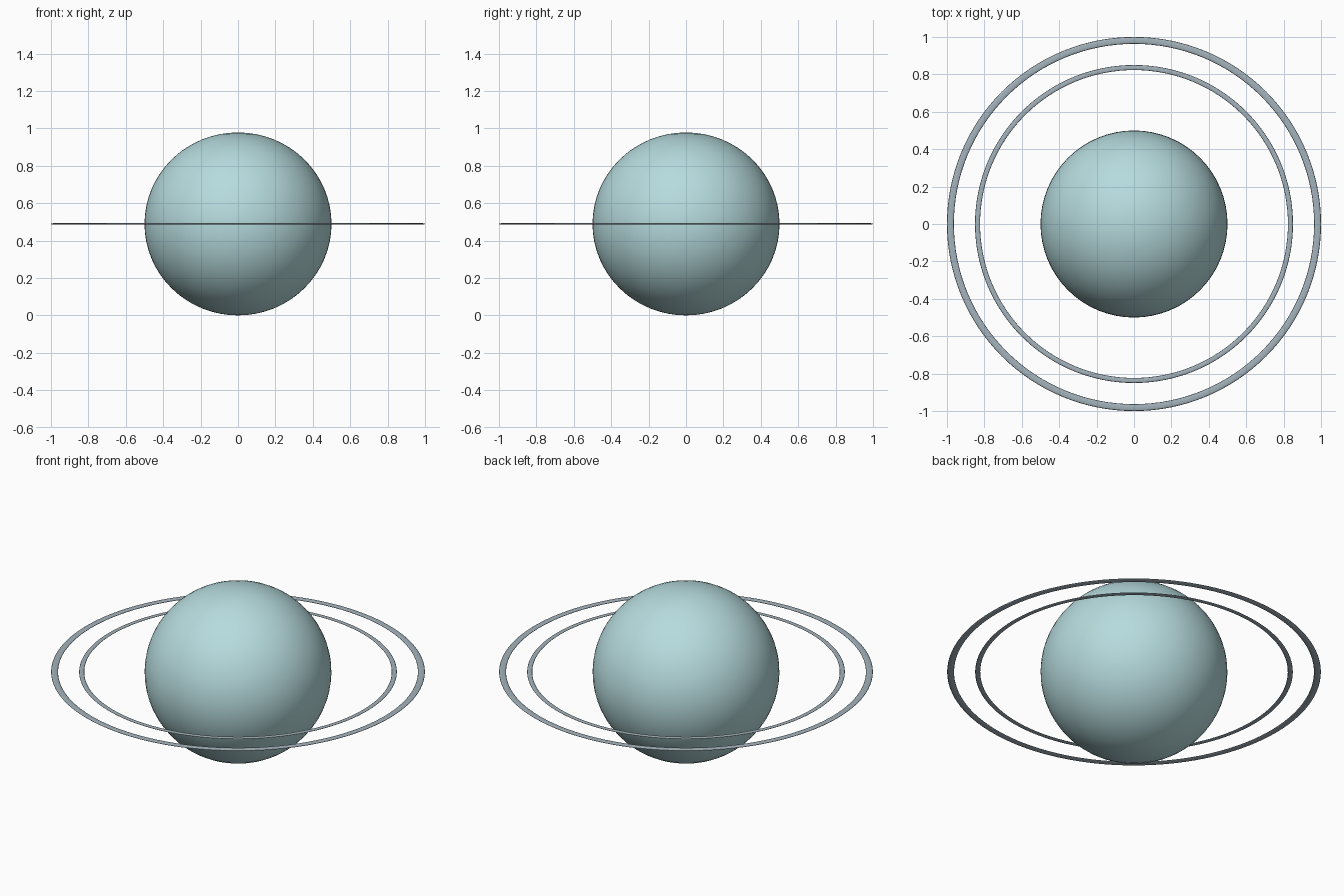
import bpy

cube = bpy.data.objects.get("Cube")
if cube:
    bpy.data.objects.remove(cube, do_unlink=True)

CENTRE_Z = 0.489


def make_material(name, colour):
    mat = bpy.data.materials.new(name)
    mat.use_nodes = True
    mat.diffuse_color = colour
    mat.node_tree.nodes["Principled BSDF"].inputs["Base Color"].default_value = colour
    return mat


def finish(name, mat, z_scale):
    obj = bpy.context.object
    obj.name = name
    obj.scale.z = z_scale
    bpy.ops.object.transform_apply(location=False, rotation=False, scale=True)
    bpy.ops.object.shade_smooth()
    obj.data.materials.append(mat)


def add_ring(name, inner, outer, half_height):
    tube = (outer - inner) / 2
    bpy.ops.mesh.primitive_torus_add(
        major_radius=(inner + outer) / 2, minor_radius=tube,
        major_segments=128, minor_segments=12, location=(0, 0, CENTRE_Z))
    finish(name, ring_grey, half_height / tube)


pale_cyan = make_material("pale cyan", (0.47, 0.71, 0.73, 1))
ring_grey = make_material("ring grey", (0.37, 0.45, 0.50, 1))

# Slightly flattened planet
bpy.ops.mesh.primitive_uv_sphere_add(
    segments=64, ring_count=32, radius=0.5, location=(0, 0, CENTRE_Z))
finish("planet", pale_cyan, CENTRE_Z / 0.5)

# Two thin flat rings around the equator
add_ring("inner_ring", 0.823, 0.85, 0.003)
add_ring("outer_ring", 0.963, 1.0, 0.004)
